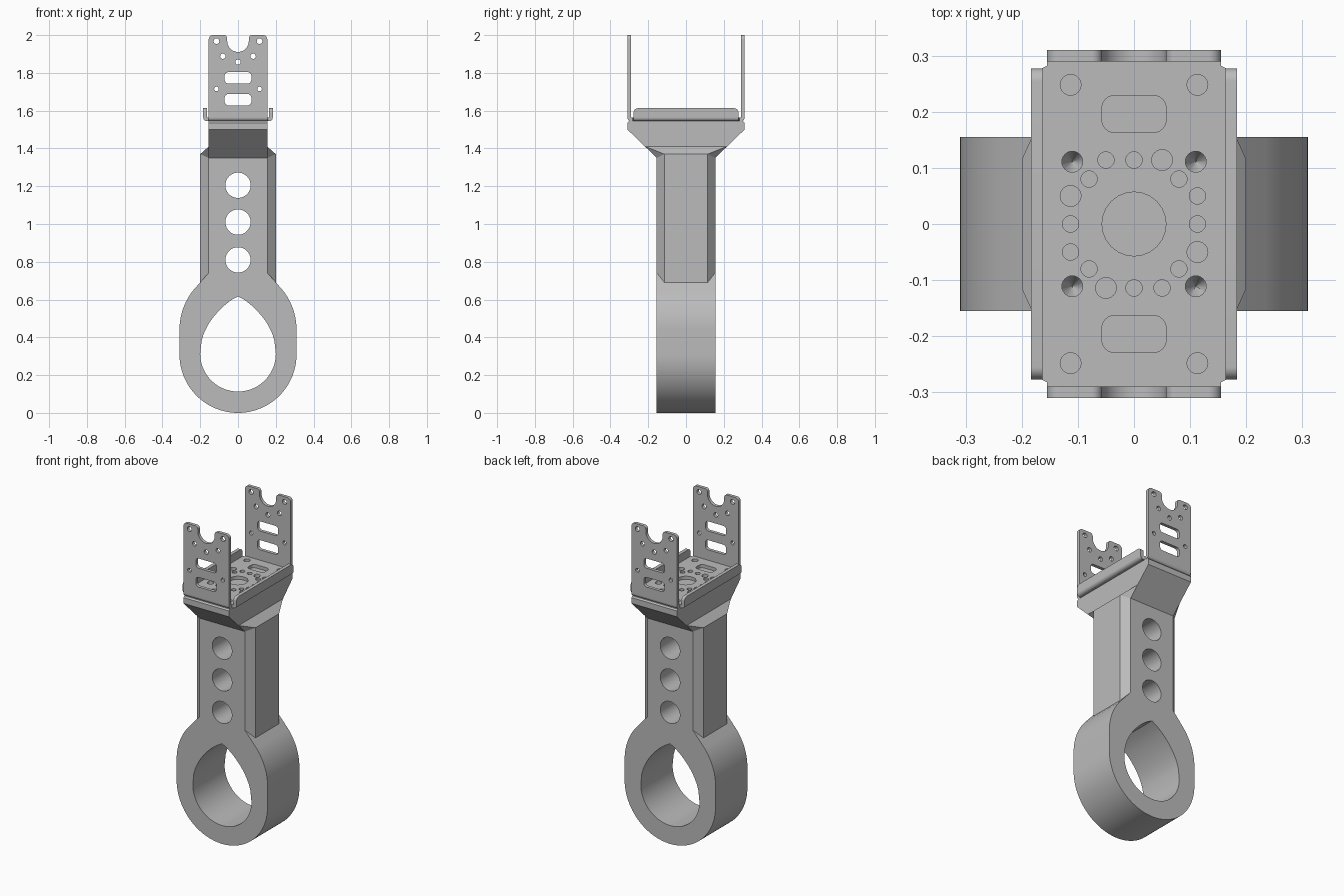
import bpy, bmesh, math
from mathutils import Vector, Matrix

if "Cube" in bpy.data.objects:
    bpy.data.objects.remove(bpy.data.objects["Cube"], do_unlink=True)

GREY = (0.5, 0.5, 0.5, 1.0)
mat = bpy.data.materials.new("matte grey")
mat.use_nodes = True
mat.diffuse_color = GREY
mat.node_tree.nodes["Principled BSDF"].inputs["Base Color"].default_value = GREY

# Sketch plane to world: columns are where the sketch's u, v and depth axes go
PLANES = {
    "XY": Matrix.Identity(4),
    "XZ": Matrix(((1, 0, 0, 0), (0, 0, 1, 0), (0, 1, 0, 0), (0, 0, 0, 1))),
    "YZ": Matrix(((0, 0, 1, 0), (1, 0, 0, 0), (0, 1, 0, 0), (0, 0, 0, 1))),
}


def arc(cx, cy, r, a0, a1, n):
    return [(cx + r * math.cos(math.radians(a0 + (a1 - a0) * i / n)),
             cy + r * math.sin(math.radians(a0 + (a1 - a0) * i / n))) for i in range(n + 1)]


def hole(cx, cy, r, n=24):
    return arc(cx, cy, r, 0, 360, n)[:-1]


def rounded(corners, n=6):
    """Polygon from (u, v, radius) corners with each corner filleted."""
    out = []
    for i, (x, y, r) in enumerate(corners):
        p = Vector((x, y))
        if r == 0:
            out.append((x, y))
            continue
        d1 = (Vector(corners[i - 1][:2]) - p).normalized()
        d2 = (Vector(corners[(i + 1) % len(corners)][:2]) - p).normalized()
        half = d1.angle(d2) / 2
        t = r / math.tan(half)
        c = p + (d1 + d2).normalized() * (r / math.sin(half))
        s, e = p + d1 * t - c, p + d2 * t - c
        for k in range(n + 1):
            q = c + s.lerp(e, k / n).normalized() * r
            out.append((q.x, q.y))
    return out


def slot(cx, cy, w, h, r):
    return rounded([(cx - w, cy - h, r), (cx + w, cy - h, r), (cx + w, cy + h, r), (cx - w, cy + h, r)])


def finish(ob):
    ob.data.materials.clear()
    ob.data.materials.append(mat)
    bpy.ops.object.select_all(action="DESELECT")
    ob.select_set(True)
    bpy.context.view_layer.objects.active = ob
    bpy.ops.object.shade_smooth_by_angle(angle=math.radians(30))


def plate(name, loops, lo, hi, plane):
    """Outline with holes, filled and extruded from depth lo to hi."""
    cu = bpy.data.curves.new(name, "CURVE")
    cu.dimensions = "2D"
    cu.fill_mode = "BOTH"
    cu.extrude = (hi - lo) / 2
    for pts in loops:
        sp = cu.splines.new("POLY")
        sp.points.add(len(pts) - 1)
        for q, (u, v) in zip(sp.points, pts):
            q.co = (u, v, 0, 1)
        sp.use_cyclic_u = True
    tmp = bpy.data.objects.new(name + "_sketch", cu)
    bpy.context.collection.objects.link(tmp)
    bpy.context.view_layer.update()
    me = bpy.data.meshes.new_from_object(tmp.evaluated_get(bpy.context.evaluated_depsgraph_get()))
    bpy.data.objects.remove(tmp, do_unlink=True)
    bpy.data.curves.remove(cu)
    me.name = name
    bm = bmesh.new()
    bm.from_mesh(me)
    bm.transform(PLANES[plane] @ Matrix.Translation((0, 0, (lo + hi) / 2)))
    bmesh.ops.remove_doubles(bm, verts=bm.verts, dist=0.0002)
    bmesh.ops.recalc_face_normals(bm, faces=bm.faces)
    bm.to_mesh(me)
    bm.free()
    ob = bpy.data.objects.new(name, me)
    bpy.context.collection.objects.link(ob)
    finish(ob)
    return ob


def mirror_u(pts):
    return [(-u, v) for u, v in reversed(pts)]


# Ring and stem core: one outline with a teardrop opening and three round holes
shoulder = arc(-0.026, 0.44, 0.336, 0, 39, 12) + [(0.155, 0.742), (0.155, 1.35)]
outline = arc(0, 0.31, 0.31, 180, 360, 48) + shoulder + mirror_u(shoulder)
drop_side = [(0.193, 0.38), (0.183, 0.415), (0.168, 0.448), (0.15, 0.48), (0.128, 0.51),
             (0.102, 0.54), (0.073, 0.568), (0.038, 0.596)]
teardrop = arc(0, 0.313, 0.2, 180, 360, 40) + drop_side + [(0, 0.617)] + mirror_u(drop_side)
plate("ring_and_stem", [outline, teardrop] + [hole(0, z, 0.067, 40) for z in (0.81, 1.01, 1.205)],
      -0.155, 0.155, "XZ")

# Chamfered slabs on the two sides of the stem
for side, s in (("left", 1), ("right", -1)):
    inner = [(-0.155, 0.63), (0.155, 0.63), (0.155, 1.35), (0.215, 1.41), (-0.215, 1.41), (-0.155, 1.35)]
    outer = [(-0.115, 0.63), (0.115, 0.63), (0.115, 1.37), (-0.115, 1.37)]
    bm = bmesh.new()
    a = [bm.verts.new((s * 0.155, y, z)) for y, z in inner]
    b = [bm.verts.new((s * 0.2, y, z)) for y, z in outer]
    for f in (a, b, (a[0], a[1], b[1], b[0]), (a[1], a[2], b[2], b[1]), (a[2], a[3], b[2]),
              (a[3], a[4], b[3], b[2]), (a[4], a[5], b[3]), (a[5], a[0], b[0], b[3])):
        bm.faces.new(f)
    bmesh.ops.recalc_face_normals(bm, faces=bm.faces)
    me = bpy.data.meshes.new(side + "_stem_slab")
    bm.to_mesh(me)
    bm.free()
    slab = bpy.data.objects.new(side + "_stem_slab", me)
    bpy.context.collection.objects.link(slab)
    finish(slab)

# Flared head with four conical screw pits in its top
TOP = 1.544
flare = [(0.155, 1.35), (0.31, 1.5), (0.31, 1.536), (0.302, TOP)]
head = plate("flared_head", [flare + mirror_u(flare)], -0.155, 0.155, "YZ")
bm = bmesh.new()
for x in (-0.11, 0.11):
    for y in (-0.111, 0.111):
        bmesh.ops.create_cone(bm, cap_ends=True, segments=24, radius1=0, radius2=0.02, depth=0.04,
                              matrix=Matrix.Translation((x, y, TOP - 0.018)))
bmesh.ops.remove_doubles(bm, verts=bm.verts, dist=0.0002)
me = bpy.data.meshes.new("pit_cutter")
bm.to_mesh(me)
bm.free()
cutter = bpy.data.objects.new("pit_cutter", me)
cutter.hide_render = True
bpy.context.collection.objects.link(cutter)
cut = head.modifiers.new("pits", "BOOLEAN")
cut.object, cut.operation, cut.solver = cutter, "DIFFERENCE", "EXACT"
bpy.context.view_layer.objects.active = head
bpy.ops.object.modifier_apply(modifier="pits")
bpy.data.objects.remove(cutter, do_unlink=True)
finish(head)

# Bracket base with its hole pattern
quarter = [(0.165, -0.277), (0.165, 0.277), (0.155, 0.282), (0.155, 0.29)]
base = [quarter[0]] + quarter[1:] + [(-x, y) for x, y in reversed(quarter[1:])]
base += [(-0.165, -0.277), (-0.155, -0.282), (-0.155, -0.29), (0.155, -0.29), (0.155, -0.282)]
S, L = 0.0145, 0.0185
holes = [(0, 0, 0.057)]
holes += [(x, y, L) for x in (-0.113, 0.113) for y in (-0.248, 0.248)]
holes += [(x, y, L) for x in (-0.11, 0.11) for y in (-0.111, 0.111)]
holes += [(x, y, S) for x in (-0.08, 0.08) for y in (-0.08, 0.08)]
for s in (1, -1):
    holes += [(0, s * 0.114, S), (s * 0.113, 0, S), (-s * 0.05, s * 0.114, S),
              (s * 0.05, s * 0.114, L), (s * 0.113, s * 0.05, S), (-s * 0.113, s * 0.05, L)]
plate("bracket_base", [base] + [hole(*h) for h in holes] +
      [slot(0, y, 0.057, 0.033, 0.022) for y in (-0.196, 0.196)], TOP, TOP + 0.02, "XY")

# Upright bracket walls: notched top, slots and small holes
wall = rounded([(-0.155, 1.564, 0), (0.155, 1.564, 0), (0.155, 2, 0.022), (0.057, 2, 0.018),
                (0.057, 1.911, 0.0565), (-0.057, 1.911, 0.0565), (-0.057, 2, 0.018), (-0.155, 2, 0.022)], 8)
wall_holes = [hole(0, 1.857, 0.014)]
for s in (1, -1):
    wall_holes += [hole(s * 0.114, 1.968, 0.015), hole(s * 0.08, 1.888, 0.014), hole(s * 0.114, 1.715, 0.012)]
wall_holes += [slot(0, z, 0.071, 0.03, 0.02) for z in (1.658, 1.774)]
flange = rounded([(-0.277, 1.564, 0), (0.277, 1.564, 0), (0.277, 1.613, 0.022), (-0.277, 1.613, 0.022)])


def bend(edge):
    """Quarter-round fold joining the base to an upright with outer face at edge."""
    return [(edge - 0.021, TOP + 0.02), (edge - 0.021, TOP)] + arc(edge - 0.02, TOP + 0.02, 0.02, -90, 0, 8)


for tag, s in (("front", -1), ("back", 1)):
    lo, hi = sorted((s * 0.29, s * 0.31))
    plate(tag + "_wall", [wall] + wall_holes, lo, hi, "XZ")
    fold = bend(0.31) if s > 0 else mirror_u(bend(0.31))
    plate(tag + "_wall_fold", [fold], -0.155, 0.155, "YZ")

# Low side flanges with their folds
for tag, s in (("left", 1), ("right", -1)):
    lo, hi = sorted((s * 0.163, s * 0.184))
    plate(tag + "_flange", [flange], lo, hi, "YZ")
    fold = bend(0.184) if s > 0 else mirror_u(bend(0.184))
    plate(tag + "_flange_fold", [fold], -0.277, 0.277, "XZ")
